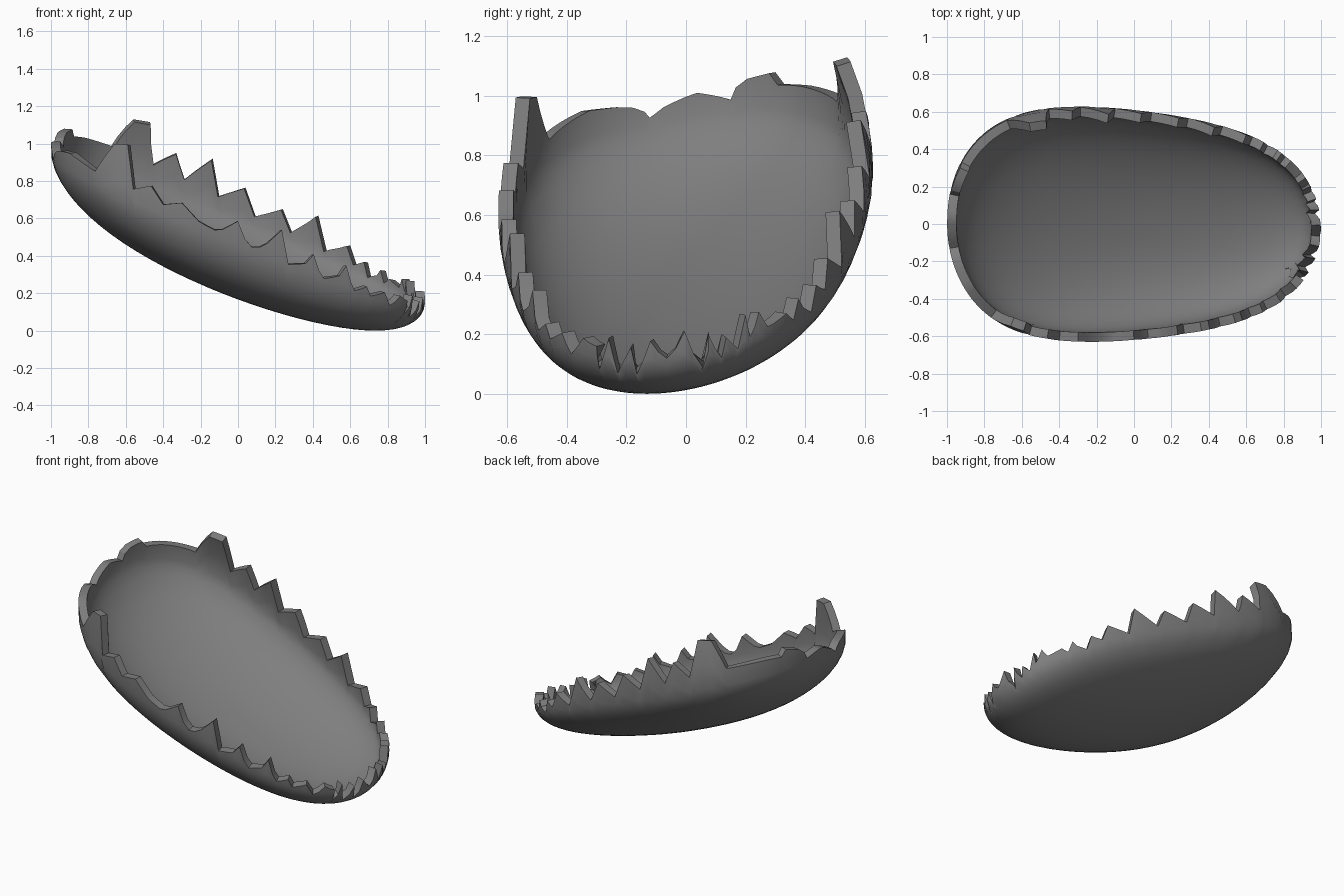
import bpy, bmesh, math
from math import sin, cos, sqrt, pi

if "Cube" in bpy.data.objects:
    bpy.data.objects.remove(bpy.data.objects["Cube"])

# Tilted egg form: width, depth, centre line and slight yaw along x
def width(x): return .615 - .095 * x + .17 * x * x
def depth(x): return .37 - .03 * x + .05 * x * x
def mid_y(x): return -.005 - .015 * x
def mid_z(x, y): return .57 - .4 * x + .1 * y
def steep(s): return 2 + 2 * max(0, -s)           # upper wall, steeper at the front

def surface(theta, psi):
    x = cos(theta) * cos(psi)
    s = sin(theta)
    y = mid_y(x) + width(x) * s * cos(psi)
    if psi > 0:                                    # lower bowl, floor rolled to the front
        drop = sin(psi) + sin(2 * psi) * (.02 * s * s - .08 * s)
    else:
        drop = steep(s) * sin(psi)
    return (x, y, mid_z(x, y) - depth(x) * drop)

def latitude(x, y, z):
    h = z - mid_z(x, y)
    s = (y - mid_y(x)) / (width(x) * sqrt(max(.01, 1 - x * x)))
    k = steep(max(-1, min(1, s))) if h > 0 else 1
    return math.asin(max(-.9, min(.9, -h / (depth(x) * k))))

def side_point(x, z, sign):
    s, psi = 1, 0
    for _ in range(6):
        y = mid_y(x) + sign * width(x) * s
        psi = latitude(x, y, z)
        s = sqrt(max(0, cos(psi) ** 2 - x * x))
    return (math.atan2(sign * s, x) % (2 * pi), psi)

def end_point(y, z, sign):
    x = .95 * sign
    for _ in range(10):
        psi = latitude(x, y, z)
        s = (y - mid_y(x)) / width(x)
        x = sign * sqrt(max(0, cos(psi) ** 2 - s * s))
    return (math.atan2(s, x) % (2 * pi), psi)

# Broken rim: (x, z) along both sides, (y, z) around both ends
front = [(-.765, .87), (-.66, 1.04), (-.59, 1.03), (-.56, .77), (-.465, .79),
         (-.4, .685), (-.3, .695), (-.21, .595), (-.125, .55), (0, .595),
         (.075, .46), (.235, .55), (.27, .37), (.405, .42), (.46, .295),
         (.58, .365), (.625, .23), (.69, .245), (.71, .2), (.785, .215), (.81, .15)]
back = [(-.68, .995), (-.56, 1.14), (-.47, 1.125), (-.455, .9), (-.33, .96),
        (-.285, .82), (-.135, .93), (-.1, .73), (.04, .775), (.095, .62),
        (.24, .66), (.29, .535), (.43, .625), (.475, .435), (.6, .465),
        (.635, .36), (.695, .375), (.715, .28), (.79, .33), (.81, .255), (.84, .28)]
narrow_end = [(-.345, .2), (-.3, .17), (-.29, .1), (-.26, .21), (-.23, .085),
              (-.185, .17), (-.165, .08), (-.12, .205), (-.065, .13), (-.005, .22),
              (.055, .1), (.075, .21), (.12, .13), (.135, .2), (.175, .16),
              (.2, .275), (.215, .2), (.245, .285), (.275, .235)]
wide_end = [(-.42, .94), (-.35, .985), (-.25, .995), (-.19, .985), (-.15, .955),
            (-.13, .93), (-.08, .975), (0, 1.01), (.04, 1.02), (.1, 1.01),
            (.16, .995), (.18, 1.04), (.22, 1.07), (.3, 1.09), (.33, 1.05), (.42, 1.045)]
rim = sorted([side_point(x, z, -1) for x, z in front] +
             [side_point(x, z, 1) for x, z in back] +
             [end_point(y, z, 1) for y, z in narrow_end] +
             [end_point(y, z, -1) for y, z in wide_end])

# Subdivide the rim into columns
columns = []
for i, (t0, p0) in enumerate(rim):
    t1, p1 = rim[(i + 1) % len(rim)]
    if i == len(rim) - 1:
        t1 += 2 * pi
    n = max(1, math.ceil((t1 - t0) / .05))
    columns += [(t0 + (t1 - t0) * k / n, p0 + (p1 - p0) * k / n) for k in range(n)]

# Shell skin: each column runs from the rim down to the pole
bm = bmesh.new()
band, top_rows, low_rows = .42, 4, 16
grid = []
for t, p in columns:
    p = min(p, band - .03)
    psis = [p + (band - p) * j / top_rows for j in range(top_rows)]
    psis += [band + (pi / 2 - band) * j / low_rows for j in range(low_rows)]
    grid.append([bm.verts.new(surface(t, q)) for q in psis])
pole = bm.verts.new(surface(0, pi / 2))
for i, a in enumerate(grid):
    b = grid[(i + 1) % len(grid)]
    for j in range(len(a) - 1):
        bm.faces.new((a[j], a[j + 1], b[j + 1], b[j]))
    bm.faces.new((a[-1], pole, b[-1]))
low = min(v.co.z for v in bm.verts)
for v in bm.verts:
    v.co.z -= low
mesh = bpy.data.meshes.new("broken_eggshell")
bm.to_mesh(mesh)
bm.free()
shell = bpy.data.objects.new("broken_eggshell", mesh)
bpy.context.collection.objects.link(shell)
bpy.context.view_layer.objects.active = shell
shell.select_set(True)

# Dark grey shell colour
grey = bpy.data.materials.new("dark_shell")
grey.diffuse_color = (.21, .21, .21, 1)
grey.use_nodes = True
grey.node_tree.nodes["Principled BSDF"].inputs["Base Color"].default_value = grey.diffuse_color
mesh.materials.append(grey)

# Wall thickness and shading
mod = shell.modifiers.new("thickness", 'SOLIDIFY')
mod.thickness = .05
mod.offset = -1
bpy.ops.object.modifier_apply(modifier=mod.name)
bpy.ops.object.shade_smooth_by_angle(angle=math.radians(30))
